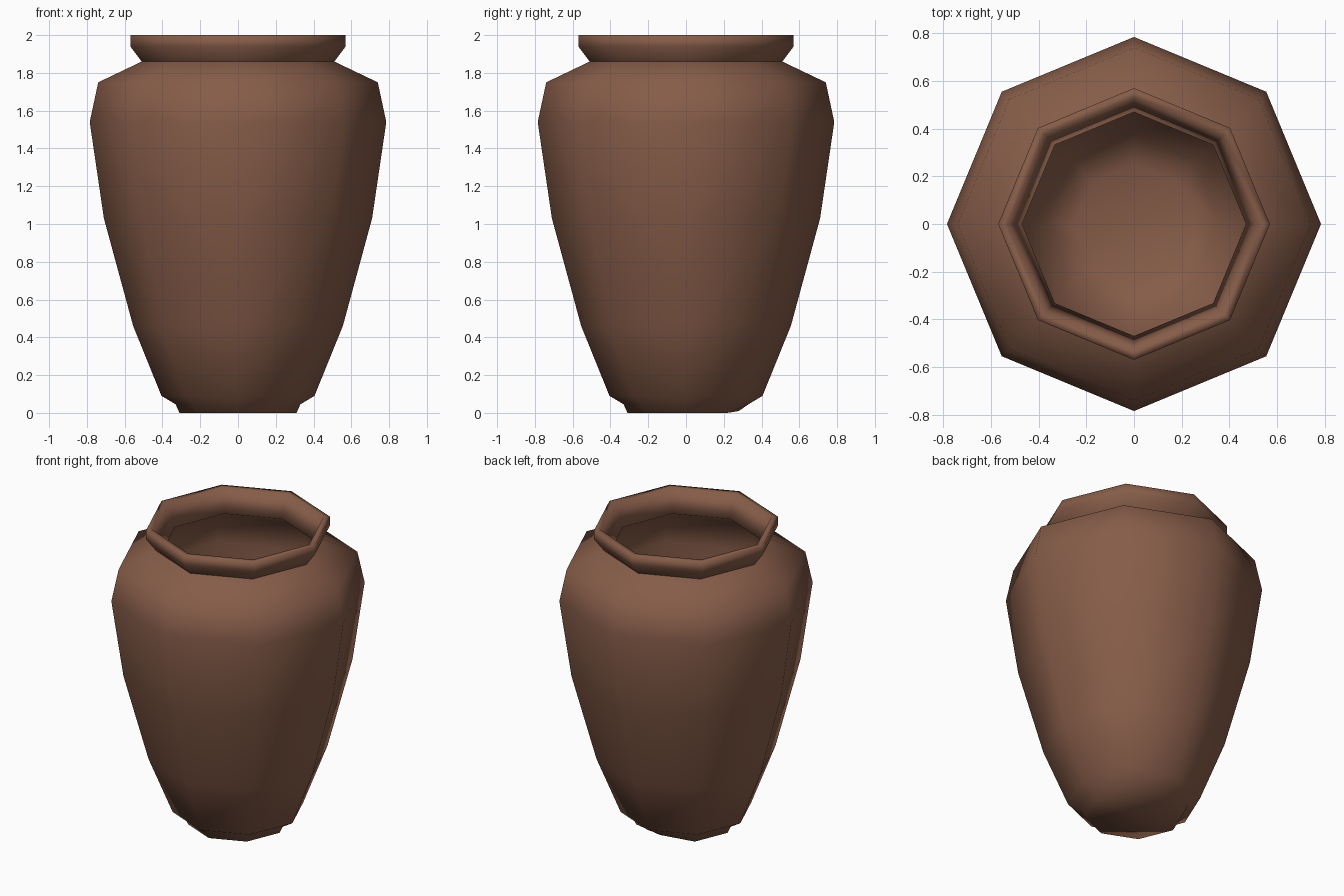
import bpy
import bmesh
import math

cube = bpy.data.objects.get("Cube")
if cube:
    bpy.data.objects.remove(cube)

SIDES = 8

# Fired clay colour
clay = bpy.data.materials.new("brown_clay")
clay.use_nodes = True
color = (0.24, 0.108, 0.066, 1.0)
clay.diffuse_color = color
shader = clay.node_tree.nodes["Principled BSDF"]
shader.inputs["Base Color"].default_value = color
shader.inputs["Roughness"].default_value = 0.8

# Radius and height, from the foot up the outside, over the lip and down inside
outside = [(0.31, 0.0), (0.33, 0.045), (0.405, 0.09), (0.555, 0.46),
           (0.71, 1.03), (0.785, 1.54), (0.74, 1.75), (0.51, 1.86),
           (0.57, 1.94), (0.57, 2.0)]
inside = [(0.53, 2.0), (0.47, 1.85), (0.69, 1.73), (0.735, 1.54),
          (0.66, 1.03), (0.51, 0.46), (0.37, 0.14), (0.25, 0.09)]


def ring(bm, radius, height):
    angles = [math.tau * i / SIDES for i in range(SIDES)]
    return [bm.verts.new((radius * math.cos(a), radius * math.sin(a), height))
            for a in angles]


# Octagonal pot, closed by a base and an inner floor
bm = bmesh.new()
rings = [ring(bm, r, z) for r, z in outside + inside]
for low, high in zip(rings, rings[1:]):
    for i in range(SIDES):
        j = (i + 1) % SIDES
        bm.faces.new((low[i], low[j], high[j], high[i]))
bm.faces.new(rings[0][::-1])
bm.faces.new(rings[-1])

# Small chip at the back of the foot
chip = rings[0][SIDES // 4]
chip.co.y, chip.co.z = 0.28, 0.01

bmesh.ops.recalc_face_normals(bm, faces=bm.faces)
mesh = bpy.data.meshes.new("pot")
bm.to_mesh(mesh)
bm.free()
mesh.materials.append(clay)
pot = bpy.data.objects.new("pot", mesh)
bpy.context.collection.objects.link(pot)

# Soft shading with a crisp crease at the neck
bpy.ops.object.select_all(action="DESELECT")
pot.select_set(True)
bpy.context.view_layer.objects.active = pot
bpy.ops.object.shade_smooth_by_angle(angle=math.radians(95))
